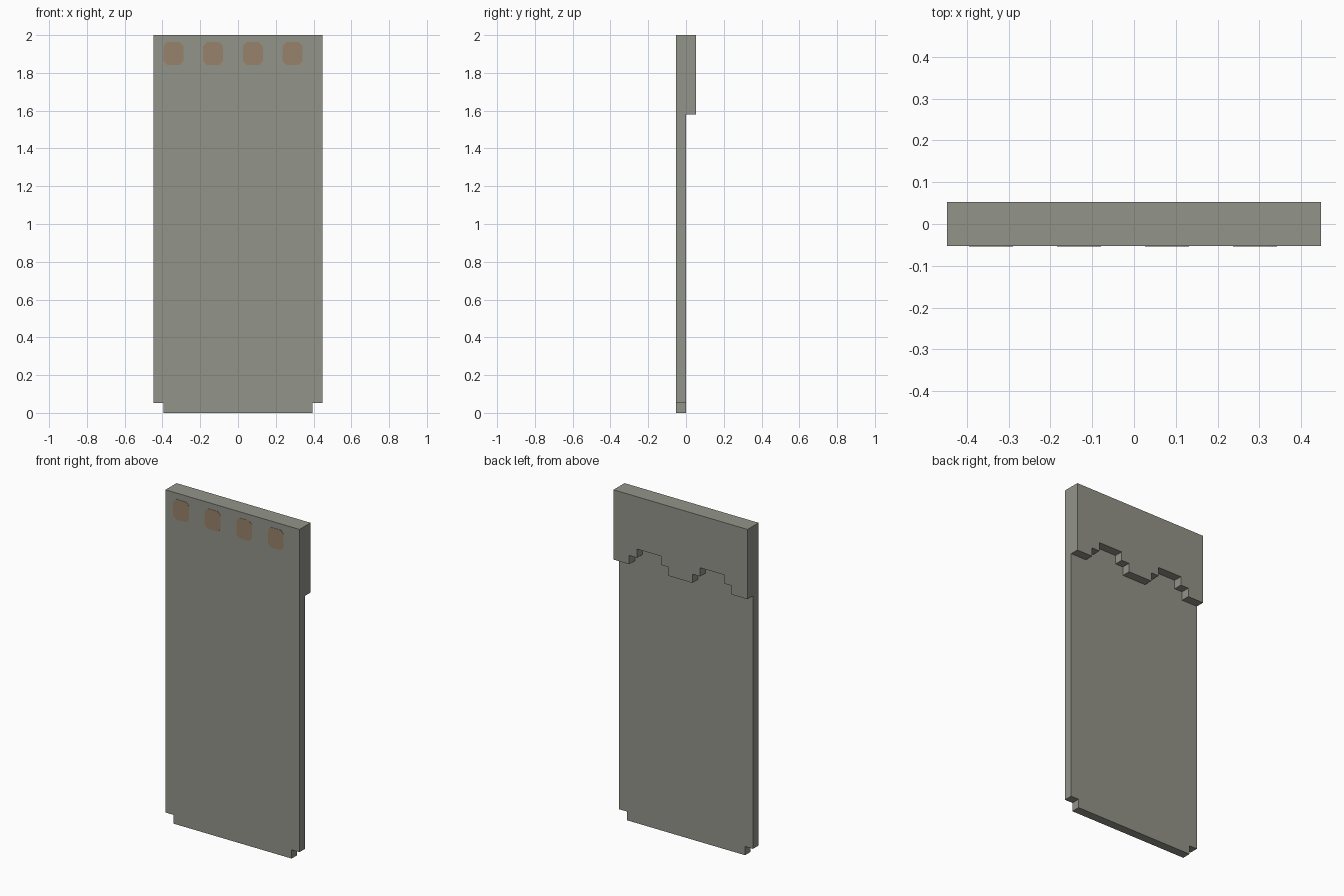
import bpy, bmesh

if "Cube" in bpy.data.objects:
    bpy.data.objects.remove(bpy.data.objects["Cube"])

U = 2 / 38            # one block of the model's grid
W = 17 * U / 2        # half width


def material(name, rgb):
    m = bpy.data.materials.new(name)
    m.diffuse_color = (*rgb, 1)
    m.use_nodes = True
    m.node_tree.nodes["Principled BSDF"].inputs["Base Color"].default_value = m.diffuse_color
    return m


def prism(name, outline, y0, y1, mat):
    """Extrude an x-z outline from y0 to y1."""
    bm = bmesh.new()
    face = bm.faces.new([bm.verts.new((x, y0, z)) for x, z in outline])
    ext = bmesh.ops.extrude_face_region(bm, geom=[face])
    for v in ext["geom"]:
        if isinstance(v, bmesh.types.BMVert):
            v.co.y = y1
    bmesh.ops.recalc_face_normals(bm, faces=bm.faces)
    me = bpy.data.meshes.new(name)
    bm.to_mesh(me)
    bm.free()
    me.materials.append(mat)
    ob = bpy.data.objects.new(name, me)
    bpy.context.collection.objects.link(ob)
    return ob


grey = material("warm grey", (0.29, 0.295, 0.25))
tan = material("faded tan", (0.31, 0.225, 0.145))

# Main cloth panel with notched bottom corners
i = W - U
prism("cloth_panel", [(-i, 0), (i, 0), (i, U), (W, U), (W, 2), (-W, 2), (-W, U), (-i, U)],
      -U, 0, grey)

# Back collar with a stepped lower edge: (columns, height in blocks)
steps = [(2, 30), (1, 31), (3, 32), (1, 31), (3, 30), (1, 31), (3, 32), (1, 31), (2, 30)]
edge, x = [], -W
for cols, h in steps:
    edge += [(x, h * U), (x + cols * U, h * U)]
    x += cols * U
prism("back_collar", edge + [(W, 2), (-W, 2)], 0, U, grey)

# Four round-cornered patches along the top of the front
hw, hh, c, cz = U, 0.061, 0.02, 1.902
for n in range(4):
    cx = -W + (2 + 4 * n) * U
    corners = [(-hw + c, -hh), (hw - c, -hh), (hw, -hh + c), (hw, hh - c),
               (hw - c, hh), (-hw + c, hh), (-hw, hh - c), (-hw, -hh + c)]
    prism(f"patch_{n + 1}", [(cx + a, cz + b) for a, b in corners], -U - 0.0015, -U, tan)
